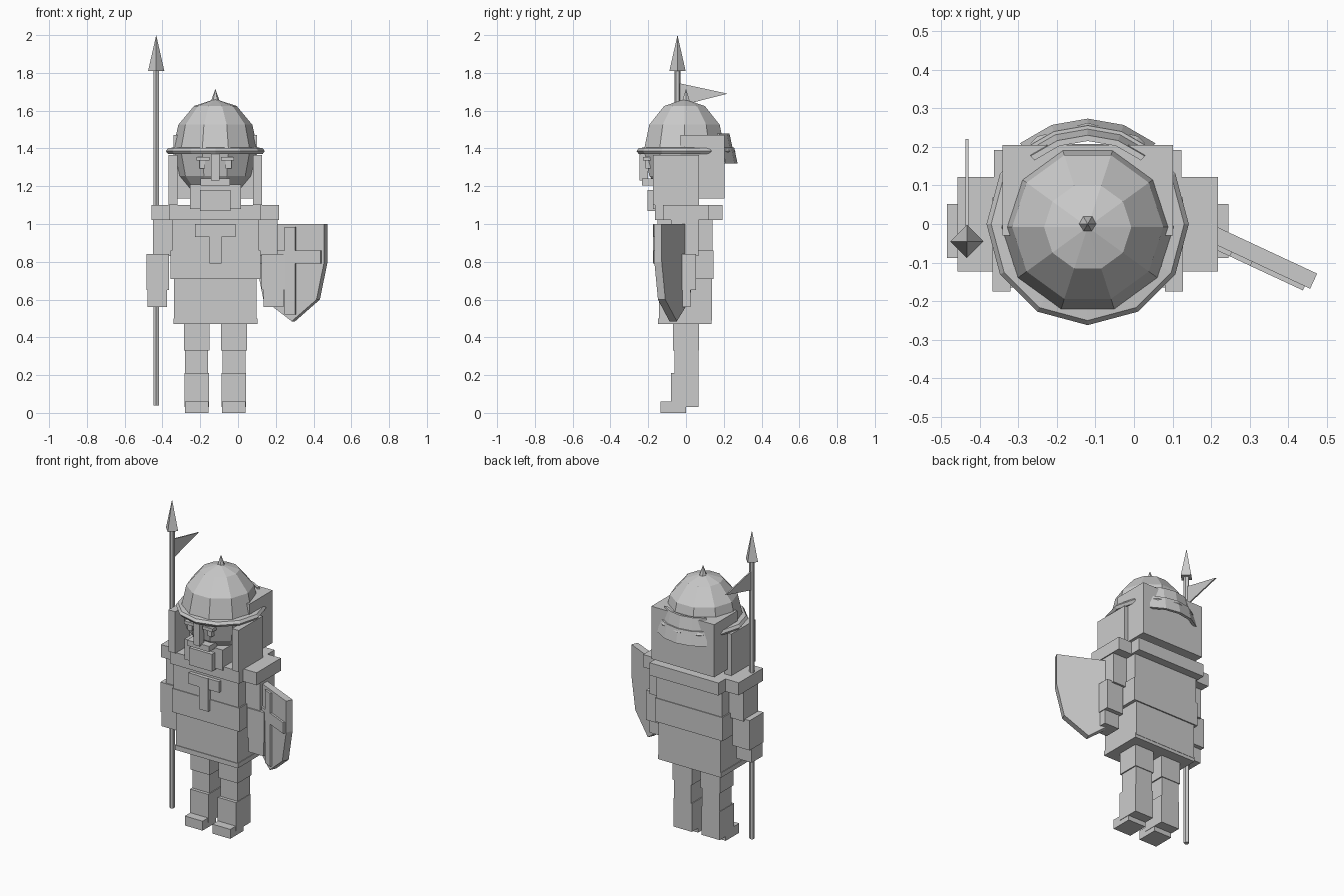
import bpy, bmesh, math
from mathutils import Matrix, Vector

if "Cube" in bpy.data.objects:
    bpy.data.objects.remove(bpy.data.objects["Cube"])

CX = -0.12  # body centre line
grey = bpy.data.materials.new("plain_grey")
grey.diffuse_color = (0.6, 0.6, 0.6, 1)
grey.use_nodes = True
grey.node_tree.nodes["Principled BSDF"].inputs["Base Color"].default_value = grey.diffuse_color


def finish(name, bm):
    bmesh.ops.recalc_face_normals(bm, faces=bm.faces[:])
    me = bpy.data.meshes.new(name)
    bm.to_mesh(me)
    bm.free()
    me.materials.append(grey)
    ob = bpy.data.objects.new(name, me)
    bpy.context.collection.objects.link(ob)
    return ob


def box(name, x, y, z):
    """Box from (min, max) ranges."""
    bm = bmesh.new()
    size = [b - a for a, b in (x, y, z)]
    mid = [(a + b) / 2 for a, b in (x, y, z)]
    bmesh.ops.create_cube(bm, size=1, matrix=Matrix.Translation(mid) @ Matrix.Diagonal((*size, 1)))
    return finish(name, bm)


def centred(name, half, y, z):
    return box(name, (CX - half, CX + half), y, z)


def pair(name, a, b, y, z):
    """Mirrored boxes, a..b measured outward from the centre line."""
    box(name + "_left", (CX + a, CX + b), y, z)
    box(name + "_right", (CX - b, CX - a), y, z)


def cone(name, x, y, z0, z1, r0, r1, sides, turn=0):
    bm = bmesh.new()
    m = Matrix.Translation((x, y, (z0 + z1) / 2)) @ Matrix.Rotation(turn, 4, 'Z')
    bmesh.ops.create_cone(bm, cap_ends=True, segments=sides, radius1=r0, radius2=r1,
                          depth=z1 - z0, matrix=m)
    bmesh.ops.remove_doubles(bm, verts=bm.verts[:], dist=1e-5)
    return finish(name, bm)


def prism(name, pts, thick, matrix):
    """Extrude an outline in local x/z along local +y."""
    bm = bmesh.new()
    f = bm.faces.new([bm.verts.new((u, 0, w)) for u, w in pts])
    ext = bmesh.ops.extrude_face_region(bm, geom=[f])
    bmesh.ops.translate(bm, vec=(0, thick, 0),
                        verts=[v for v in ext["geom"] if isinstance(v, bmesh.types.BMVert)])
    bmesh.ops.transform(bm, matrix=matrix, verts=bm.verts[:])
    return finish(name, bm)


def rect(u0, u1, w0, w1):
    return [(u0, w0), (u1, w0), (u1, w1), (u0, w1)]


def arc_band(name, profile, start, end, steps):
    """Sweep a closed (radius, z) profile around the head."""
    bm = bmesh.new()
    rows = []
    closed = end - start >= 360
    for i in range(steps if closed else steps + 1):
        a = math.radians(start + (end - start) * i / steps)
        rows.append([bm.verts.new((CX + r * math.cos(a), r * math.sin(a), z)) for r, z in profile])
    n = len(profile)
    for i in range(steps):
        p, q = rows[i], rows[(i + 1) % len(rows)]
        for j in range(n):
            bm.faces.new((p[j], q[j], q[(j + 1) % n], p[(j + 1) % n]))
    if not closed:
        bm.faces.new(rows[0])
        bm.faces.new(rows[-1][::-1])
    return finish(name, bm)


# legs
pair("foot", 0.035, 0.16, (-0.135, 0.0), (0, 0.06))
pair("boot", 0.033, 0.163, (-0.08, 0.065), (0.03, 0.21))
pair("knee", 0.038, 0.16, (-0.06, 0.065), (0.2, 0.34))
pair("thigh", 0.03, 0.167, (-0.07, 0.07), (0.33, 0.6))

# tunic and torso
centred("skirt_hem", 0.222, (-0.147, 0.135), (0.47, 0.5))
centred("skirt", 0.218, (-0.143, 0.137), (0.49, 0.715))
centred("waist", 0.238, (-0.155, 0.145), (0.71, 0.86))
centred("chest", 0.23, (-0.15, 0.14), (0.86, 1.03))
centred("collar", 0.243, (-0.165, 0.192), (1.02, 1.1))
centred("chest_cross_upright", 0.032, (-0.175, -0.14), (0.79, 1.0))
centred("chest_cross_bar", 0.107, (-0.172, -0.14), (0.93, 1.0))

# arms
pair("shoulder", 0.2, 0.337, (-0.123, 0.122), (1.02, 1.1))
pair("upper_arm", 0.22, 0.33, (-0.08, 0.065), (0.83, 1.03))
pair("forearm", 0.245, 0.365, (-0.088, 0.052), (0.65, 0.84))
pair("hand", 0.255, 0.36, (-0.085, 0.025), (0.56, 0.72))

# head and dome as one faceted ball
bm = bmesh.new()
bmesh.ops.create_uvsphere(bm, u_segments=10, v_segments=6, radius=0.226,
                          matrix=Matrix.Translation((CX, -0.008, 1.39))
                          @ Matrix.Diagonal((1, 1, 1.2, 1)) @ Matrix.Rotation(math.pi / 2, 4, 'Z'))
finish("head_and_helmet", bm)
cone("helmet_spike", CX, 0, 1.64, 1.715, 0.027, 0.0, 6, math.pi / 6)
arc_band("helmet_rim", [(0.22, 1.405), (0.25, 1.402), (0.262, 1.386), (0.25, 1.37), (0.22, 1.372)],
         0, 360, 12)

# neck guard plates
for i, (r, z) in enumerate([(0.215, 1.48), (0.24, 1.405)]):
    arc_band(f"neck_plate_{i + 1}", [(r, z), (r + 0.015, z), (r + 0.033, z - 0.085), (r + 0.015, z - 0.085)],
             50, 130, 4)

# mail curtain
centred("mail_back", 0.221, (-0.03, 0.204), (1.135, 1.47))
pair("mail_cheek", 0.2, 0.247, (-0.175, 0.068), (1.1, 1.365))
centred("mail_chin", 0.135, (-0.175, 0.0), (1.08, 1.21))
centred("beard", 0.08, (-0.205, -0.16), (1.07, 1.18))

# face
centred("nose_guard", 0.022, (-0.245, -0.2), (1.23, 1.4))
centred("moustache", 0.078, (-0.232, -0.15), (1.205, 1.24))
pair("eye", 0.055, 0.085, (-0.215, -0.18), (1.295, 1.335))
pair("brow", 0.03, 0.1, (-0.228, -0.18), (1.335, 1.355))

# spear with pennant
SX, SY = -0.433, -0.045
cone("spear_shaft", SX, SY, 0.04, 1.82, 0.016, 0.016, 6)
cone("spear_tip", SX, SY, 1.81, 2.0, 0.043, 0.0, 4)
prism("pennant", [(0.01, 1.745), (0.265, 1.69), (0.01, 1.625)], 0.008,
      Matrix.Translation((SX + 0.004, SY, 0)) @ Matrix.Rotation(math.pi / 2, 4, 'Z'))

# shield with raised cross
place = Matrix.Translation((0.275, -0.083, 0)) @ Matrix.Rotation(math.radians(-25), 4, 'Z')
half = [(0.2, 1.0), (0.2, 0.8), (0.155, 0.6)]
outline = half + [(0.01, 0.485)] + [(-u, w) for u, w in reversed(half)]
prism("shield", outline, 0.043, place)
front = place @ Matrix.Translation((0, -0.012, 0))
prism("shield_cross_upright", rect(-0.025, 0.035, 0.52, 0.985), 0.02, front)
prism("shield_cross_bar", rect(-0.18, 0.185, 0.79, 0.86), 0.02, front)
